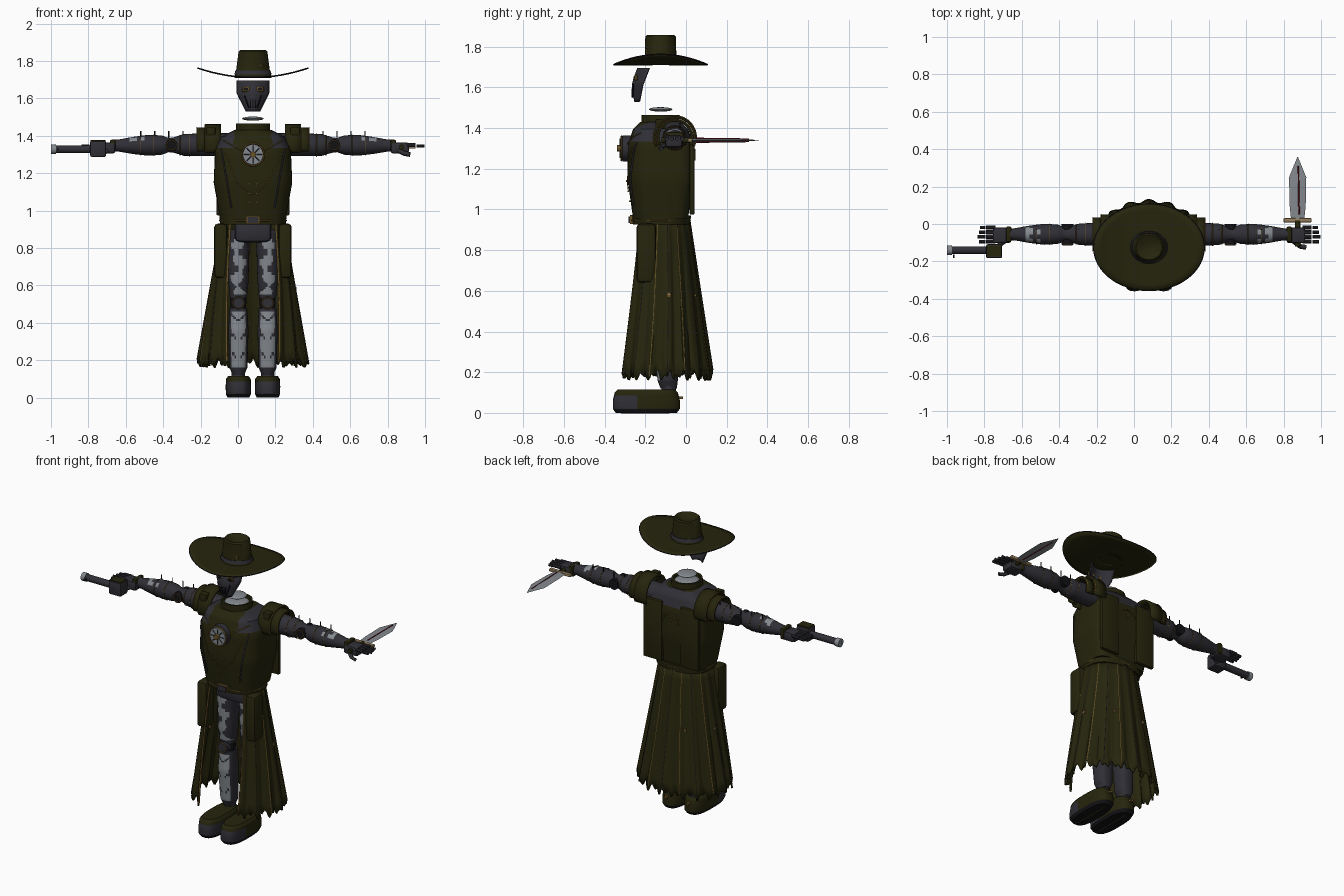
import bpy, bmesh, math
from math import sin, cos, pi, radians
from mathutils import Vector, Matrix

if "Cube" in bpy.data.objects:
    bpy.data.objects.remove(bpy.data.objects["Cube"])


def material(name, r, g, b):
    m = bpy.data.materials.new(name)
    m.use_nodes = True
    m.diffuse_color = (r, g, b, 1)
    m.node_tree.nodes["Principled BSDF"].inputs["Base Color"].default_value = (r, g, b, 1)
    return m


OLIVE = material("dark olive", .019, .018, .004)
SLATE = material("dark slate", .028, .028, .036)
PALE = material("pale grey", .23, .25, .27)
GOLD = material("old gold", .14, .085, .02)
TAN = material("tan", .3, .21, .11)
RED = material("deep red", .15, .01, .015)
BLACK = material("black", .006, .006, .008)
CX, CY = .08, -.125     # body axis
ARM_Y, ARM_Z = -.055, 1.355


def finish(name, bm, mats, rule=None, angle=35, solid=0):
    bmesh.ops.recalc_face_normals(bm, faces=bm.faces)
    for f in bm.faces:
        if rule:
            f.material_index = int(rule(f.calc_center_median()))
    me = bpy.data.meshes.new(name)
    bm.to_mesh(me)
    bm.free()
    for m in mats:
        me.materials.append(m)
    me.polygons.foreach_set("use_smooth", [True] * len(me.polygons))
    me.set_sharp_from_angle(angle=radians(angle))
    ob = bpy.data.objects.new(name, me)
    bpy.context.collection.objects.link(ob)
    if solid:
        mod = ob.modifiers.new("thickness", "SOLIDIFY")
        mod.thickness = solid
        mod.offset = 0
    return ob


def refine(rows, n):
    """Insert n steps between neighbouring rows."""
    out = []
    for a, b in zip(rows, rows[1:]):
        out += [tuple(p + (q - p) * i / n for p, q in zip(a, b)) for i in range(n)]
    return out + [rows[-1]]


def loft(name, rows, mats, rule=None, sides=24, p=2, p_back=None, axis="Z"):
    """Rows are (position, centre u, centre v, radius u, radius v)."""
    bm = bmesh.new()
    rings = []
    for t, cu, cv, ru, rv in rows:
        ring = []
        for i in range(sides):
            a = 2 * pi * i / sides
            c, s = cos(a), sin(a)
            e = 2 / (p_back if p_back and s > 0 else p)
            u = cu + ru * math.copysign(abs(c) ** e, c)
            v = cv + rv * math.copysign(abs(s) ** e, s)
            ring.append(bm.verts.new({"Z": (u, v, t), "X": (t, u, v), "Y": (u, t, v)}[axis]))
        rings.append(ring)
    for a, b in zip(rings, rings[1:]):
        for i in range(sides):
            j = (i + 1) % sides
            bm.faces.new((a[i], a[j], b[j], b[i]))
    bm.faces.new(rings[0])
    bm.faces.new(rings[-1])
    return finish(name, bm, mats, rule)


def sheet(name, func, nu, nv, mats, solid, rule=None):
    """Open surface from func(u, v) with u and v in 0..1."""
    bm = bmesh.new()
    g = [[bm.verts.new(func(i / nu, j / nv)) for j in range(nv + 1)] for i in range(nu + 1)]
    for i in range(nu):
        for j in range(nv):
            bm.faces.new((g[i][j], g[i + 1][j], g[i + 1][j + 1], g[i][j + 1]))
    bmesh.ops.remove_doubles(bm, verts=bm.verts, dist=.0001)
    return finish(name, bm, mats, rule, solid=solid)


def box(name, loc, size, mat, bevel=0):
    bm = bmesh.new()
    bmesh.ops.create_cube(bm, size=1, matrix=Matrix.Translation(loc) @ Matrix.Diagonal((*size, 1)))
    if bevel:
        bmesh.ops.bevel(bm, geom=bm.edges[:], offset=bevel, segments=2, affect="EDGES", profile=.5)
    return finish(name, bm, [mat])


def tube(name, axis, start, end, u, v, r, mat, sides=20):
    return loft(name, [(start, u, v, r, r), (end, u, v, r, r)], [mat], sides=sides, axis=axis)


def line(name, pts, mat, r=.003, cyclic=False):
    cu = bpy.data.curves.new(name, "CURVE")
    cu.dimensions = "3D"
    cu.bevel_depth, cu.bevel_resolution = r, 0
    sp = cu.splines.new("POLY")
    sp.points.add(len(pts) - 1)
    for q, co in zip(sp.points, pts):
        q.co = (*co, 1)
    sp.use_cyclic_u = cyclic
    cu.materials.append(mat)
    bpy.context.collection.objects.link(bpy.data.objects.new(name, cu))


def arc(cx, cy, cz, r, a0=0, a1=360, n=24, plane="XZ"):
    angles = [radians(a0 + (a1 - a0) * i / n) for i in range(n + 1)]
    return [(cx + r * cos(a), cy, cz + r * sin(a)) if plane == "XZ"
            else (cx, cy + r * cos(a), cz + r * sin(a)) for a in angles]


# hat: upturned brim, creased crown, band and badge
def brim(u, v):
    a, r = 2 * pi * u, .22 + .78 * v
    return (CX + .295 * r * cos(a), CY + .23 * r * sin(a), 1.712 + .05 * (r * cos(a)) ** 2)


sheet("hat_brim", brim, 48, 6, [OLIVE], .008)
line("hat_brim_edge", [brim(i / 48, 1) for i in range(48)], BLACK, .004, True)
crown = [(1.71, .1, .085), (1.75, .09, .078), (1.85, .077, .075), (1.858, .07, .066), (1.835, .03, .02)]
loft("hat_crown", [(z, CX, CY, a, b) for z, a, b in crown], [OLIVE], sides=32)
loft("hat_band", [(1.728, CX, CY, .1, .087), (1.748, CX, CY, .094, .082)], [SLATE], sides=32)
for size in ((.026, .006, .004), (.004, .006, .032)):
    box("hat_badge", (.13, -.193, 1.775), size, GOLD)


# mask: curved shell tapering to the chin, with goggles and slits
def mask(u, v):
    x, z = 2 * u - 1, 1.53 + .165 * v
    width = .035 + .05 * min(1, v * 1.7)
    y = -.25 + .03 * max(0, v - .5) - .012 * sin(pi * v) * (1 - abs(x))
    return (CX + width * x, y + .055 * x * x * (.4 + .6 * v), z)


sheet("face_mask", mask, 12, 10, [SLATE], .008)
for s in (-1, 1):
    box("eye_frame", (CX + s * .038, -.246, 1.648), (.04, .014, .026), GOLD, .004)
    box("eye_lens", (CX + s * .038, -.254, 1.648), (.024, .006, .013), BLACK)
    line("cheek_seam", [(CX + s * .045, -.258, 1.615), (CX + s * .022, -.262, 1.55)], BLACK)
for i in range(-1, 2):
    box("mouth_slit", (CX + i * .014, -.263, 1.572), (.005, .008, .045), BLACK)

# neck: collar, pale cap and floating disc
loft("collar", [(1.39, CX, CY, .095, .095), (1.465, CX, CY, .09, .093),
                (1.465, CX, CY, .078, .08), (1.43, CX, CY, .078, .08)], [OLIVE], sides=32)
for name, z, r, h in (("neck_cap", 1.445, .076, .02), ("neck_disc", 1.492, .058, .011)):
    loft(name, [(z + h * sin(a), CX, CY, r * cos(a), r * cos(a))
                for a in (radians(d) for d in range(-80, 81, 20))], [PALE])

# torso: squarer at the back, grey at the shoulders
TORSO = [(.955, .175, .135), (1.15, .21, .163), (1.32, .203, .16), (1.395, .17, .135), (1.43, .1, .1)]


def torso_size(z):
    for (z0, a0, b0), (z1, a1, b1) in zip(TORSO, TORSO[1:]):
        if z <= z1:
            t = (z - z0) / (z1 - z0)
            return a0 + (a1 - a0) * t, b0 + (b1 - b0) * t


def on_chest(x, z):
    a, b = torso_size(z)
    return (CX + x, CY - .004 - b * (1 - min(1, abs(x / a)) ** 3) ** (1 / 3), z)


def torso_rule(c):
    back_patch = c.y > CY + .05 and c.z > 1.33 + abs(c.x - CX) * .2
    return back_patch or (c.z > 1.34 and abs(c.x - CX) > .1)


loft("torso", refine([(z, CX, CY, a, b) for z, a, b in TORSO], 5), [OLIVE, SLATE],
     torso_rule, sides=56, p=3, p_back=5)
for s in (-1, 1):
    line("chest_strap", [on_chest(s * (.06 + .0125 * i), 1.32 + .007 * i) for i in range(9)], GOLD)
    line("chest_seam", [on_chest(s * (.15 - .008 * i), 1.31 - .02 * i) for i in range(9)], GOLD, .002)
    line("waist_seam", [on_chest(s * (.086 - .0095 * i), 1.15 - .008 * i) for i in range(9)], GOLD, .002)
    line("side_seam", [on_chest(s * (.17 - .006 * i), 1.33 - .035 * i) for i in range(10)], SLATE, .005)
    box("back_panel", (CX + s * .13, .03, 1.165), (.13, .024, .38), OLIVE, .006)
    for i in range(3):
        box("chest_stud", on_chest(s * .02, 1.14 - .05 * i), (.006, .008, .008), GOLD)

# chest medallion and back half-ring
tube("medallion_base", "Y", -.312, -.27, CX, 1.3, .064, SLATE, 32)
tube("medallion_face", "Y", -.322, -.31, CX, 1.3, .054, PALE, 32)
tube("medallion_hub", "Y", -.34, -.32, CX, 1.3, .016, GOLD)
line("medallion_ring", arc(CX, -.318, 1.3, .06), GOLD, .005)
for k in range(8):
    a = k * pi / 4
    line("medallion_ray", [(CX + r * cos(a), -.323, 1.3 + r * sin(a)) for r in (.018, .048)], SLATE)
line("back_half_ring", arc(CX, .043, 1.24, .055, 0, 180), GOLD, .004)
box("back_stud", (CX, .042, 1.255), (.012, .008, .012), GOLD)

# belt
loft("belt", [(.925, CX, CY + .005, .175, .14), (.97, CX, CY + .005, .18, .145)], [OLIVE], sides=40, p=2.5)
line("belt_trim", [(CX + .18 * cos(a), CY + .145 * sin(a), .947)
                   for a in (2 * pi * i / 40 for i in range(40))], GOLD, .004, True)
box("buckle_frame", (CX, -.268, .95), (.075, .016, .045), GOLD, .004)
box("buckle_plate", (CX, -.275, .95), (.06, .014, .032), SLATE)


# coat skirt: fluted, open at the front, ragged hem
def skirt(u, v):
    gap = radians(46 - 18 * v)
    a = -pi / 2 + gap + u * (2 * pi - 2 * gap)
    wave = 1 + (.01 + .03 * v) * cos(u * 28 * pi)
    hem = .185 + .028 * sin(u * 173) * sin(u * 61)
    return (CX + (.165 + .12 * v) * wave * cos(a), CY + .02 * v + (.14 + .085 * v) * wave * sin(a),
            .94 + (hem - .94) * v)


sheet("coat_skirt", skirt, 168, 12, [OLIVE], .01)
for k in range(15):
    u = k / 14
    line("skirt_piping", [Vector(skirt(u, j / 10)) + Vector((0, 0, .004)) for j in range(11)],
         GOLD if k % 2 == 0 else BLACK, .006)
for u in (.22, .4, .6, .78):
    spot = Vector(skirt(u, .48))
    box("skirt_star", spot, (.018, .018, .005), TAN)
    box("skirt_star", spot, (.018, .018, .022), GOLD)

# legs and boots
box("pelvis", (CX, -.11, .89), (.2, .17, .12), SLATE, .03)
LEG_Y = -.1
for s in (-1, 1):
    lx = CX + s * .078

    def thigh_rule(c):
        dx = (c.x - lx) * s
        return c.y < LEG_Y - .015 and .55 < c.z < .86 and abs(dx + .012 * sin(38 * c.z)) < .022 + .014 * sin(71 * c.z)

    def shin_rule(c):
        dx = abs(c.x - lx)
        return c.y < LEG_Y - .01 and dx < .038 and .16 < c.z < .465 and (c.z - dx) % .1 > .012

    def boot_rule(c):
        return 2 if c.z < .02 else (1 if c.z < .08 and c.y < -.25 else 0)

    loft("thigh", refine([(.53, lx, LEG_Y, .045, .05), (.62, lx, LEG_Y, .054, .062),
                          (.9, lx, LEG_Y, .062, .075)], 16), [SLATE, PALE], thigh_rule, sides=40, p=2.4)
    loft("shin", refine([(.12, lx, -.085, .03, .04), (.16, lx, -.09, .048, .05),
                         (.36, lx, LEG_Y, .054, .06), (.48, lx, LEG_Y, .047, .052)], 12),
         [SLATE, PALE], shin_rule, sides=40, p=2.6)
    loft("knee_joint", [(.465, lx, LEG_Y, .04, .045), (.55, lx, LEG_Y, .045, .045)], [BLACK])
    tube("knee_cap", "Y", -.165, -.1, lx, .507, .036, SLATE)
    line("knee_ring", arc(lx, -.166, .507, .03), GOLD)
    boot = [(0, .058, .15), (.02, .067, .165), (.06, .068, .165), (.1, .066, .155), (.115, .055, .14)]
    loft("boot", refine([(z, lx, -.195, a, b) for z, a, b in boot], 3), [OLIVE, SLATE, BLACK],
         boot_rule, sides=40, p=2.8)
    tube("ankle", "Z", .1, .2, lx, -.085, .036, SLATE)
    box("boot_spur", (lx, -.03, .075), (.02, .03, .012), GOLD)
    line("sole_trim", [(lx, -.32 + .06 * i, .001) for i in range(5)], GOLD)
    box("hip_pouch", (CX + s * .172, -.195, .785), (.07, .095, .29), OLIVE, .018)

    # arm, shoulder arch and hand
    sx = lambda d: CX + s * d
    arm = [(.12, .06), (.22, .062), (.3, .06), (.37, .058), (.42, .042), (.45, .038), (.49, .052),
           (.56, .056), (.64, .046), (.72, .032), (.75, .032)]

    def arm_rule(c):
        d = abs(c.x - CX)
        return c.z > ARM_Z + .02 and .58 < d < .66 and sin(90 * d) + sin(120 * c.y) > 0

    loft("arm", refine([(sx(d), ARM_Y, ARM_Z - .01 * d, r, r) for d, r in arm], 4),
         [SLATE, PALE], arm_rule, axis="X")
    for d, r in ((.34, .061), (.39, .054), (.53, .056), (.6, .054)):
        line("arm_band", arc(sx(d), ARM_Y, ARM_Z - .005, r, n=20, plane="YZ"), GOLD, .002)
    tube("elbow_disc", "Y", ARM_Y - .055, ARM_Y + .055, sx(.435), ARM_Z - .005, .032, BLACK)
    line("elbow_ring", arc(sx(.435), ARM_Y - .056, ARM_Z - .005, .026), GOLD)
    for name, d0, d1, r, mat in (("shoulder_arch", .17, .255, .1, OLIVE), ("shoulder_cuff", .25, .3, .083, OLIVE)):
        sheet(name, lambda u, v: (sx(d0 + (d1 - d0) * v), ARM_Y + r * cos(pi * (1.3 * u - .15)),
                                  ARM_Z + r * sin(pi * (1.3 * u - .15))), 20, 2, [mat], .014)
        line(name + "_trim", arc(sx(d1), ARM_Y, ARM_Z, r + .006, -25, 205, 20, "YZ"), GOLD)
    for i in range(5):
        tube("arm_spike", "Z", 1.38, 1.425, sx(.3 + .075 * i), ARM_Y + .025, .003, BLACK, 6)
    box("shoulder_block", (sx(.225), -.125, 1.42), (.05, .05, .05), OLIVE, .006)
    box("palm", (sx(.785), ARM_Y - .005, 1.335), (.1, .085, .06), SLATE, .015)
    box("glove_cuff", (sx(.75), ARM_Y, 1.345), (.03, .085, .07), OLIVE, .01)
    for i in range(4):
        y = -.094 + .025 * i
        tube("finger", "X", sx(.82), sx(.87), y, 1.35, .011, SLATE, 10)
        tube("fingertip", "X", sx(.875), sx(.916 - .006 * abs(i - 1)), y, 1.346, .009, SLATE, 10)
    line("thumb", [(sx(.77), -.09, 1.325), (sx(.81), -.12, 1.305), (sx(.84), -.125, 1.3)], SLATE, .013)

# barrelled weapon in the right hand
box("weapon_body", (-.748, -.145, 1.33), (.085, .075, .085), SLATE, .008)
box("weapon_cover", (-.748, -.145, 1.372), (.08, .06, .012), OLIVE)
tube("barrel", "X", -.98, -.78, -.14, 1.328, .021, SLATE)
tube("muzzle", "X", -1, -.972, -.14, 1.328, .026, PALE)
tube("muzzle_bore", "X", -1, -.995, -.14, 1.328, .016, BLACK)
box("foresight", (-.965, -.172, 1.328), (.008, .02, .008), BLACK)

# dagger in the left hand
SWORD_X, SWORD_Z = .875, 1.34
tube("dagger_grip", "Y", -.12, .02, SWORD_X, SWORD_Z, .014, OLIVE)
box("dagger_guard", (SWORD_X, .02, SWORD_Z), (.15, .022, .018), TAN, .004)
blade = [(.03, .036), (.1, .043), (.25, .046), (.358, .002)]
loft("dagger_blade", [(y, SWORD_X, SWORD_Z, w, .008 if w > .01 else .001) for y, w in blade],
     [PALE], sides=4, axis="Y")
for dz in (-.009, .009):
    line("blade_inlay", [(SWORD_X + .008, .05, SWORD_Z + dz), (SWORD_X + .003, .31, SWORD_Z + dz * .6)], RED, .004)
